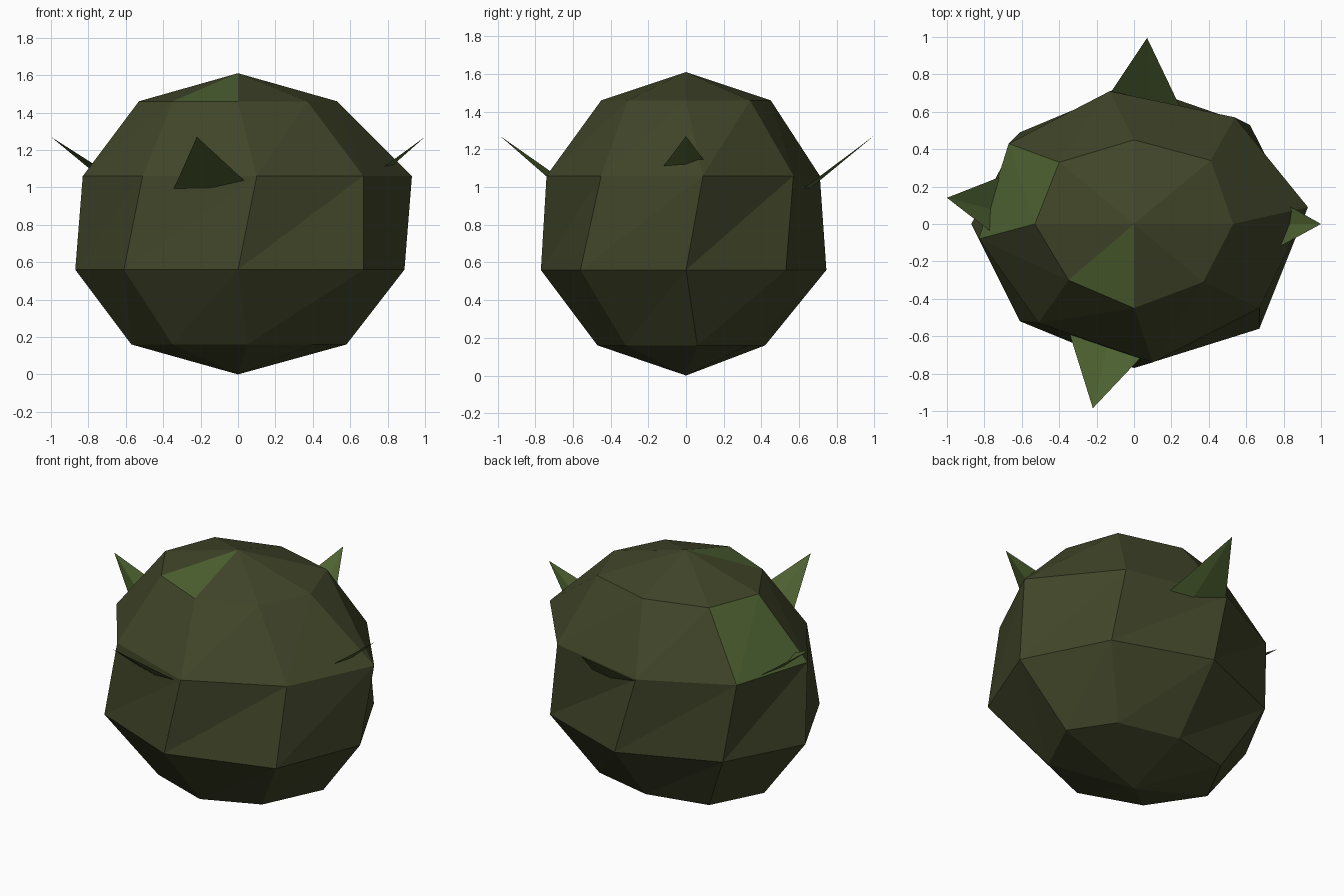
import bpy, bmesh
from mathutils import Vector

if "Cube" in bpy.data.objects:
    bpy.data.objects.remove(bpy.data.objects["Cube"])


def material(name, rgb):
    m = bpy.data.materials.new(name)
    m.diffuse_color = (*rgb, 1.0)
    m.use_nodes = True
    m.node_tree.nodes["Principled BSDF"].inputs["Base Color"].default_value = m.diffuse_color
    return m


olive = material("dark olive", (0.052, 0.060, 0.022))
green = material("leaf green", (0.076, 0.122, 0.031))


def finish(bm, name, mats):
    mesh = bpy.data.meshes.new(name)
    bm.to_mesh(mesh)
    bm.free()
    for m in mats:
        mesh.materials.append(m)
    ob = bpy.data.objects.new(name, mesh)
    bpy.context.collection.objects.link(ob)
    return ob


# Bush body: uneven eight-sided rings between two poles
RINGS = [
    (0.16, [(.58, .06), (.40, .33), (0, .42), (-.40, .33),
            (-.57, 0), (-.35, -.33), (.05, -.47), (.40, -.32)]),
    (0.56, [(.89, 0), (.62, .53), (0, .745), (-.61, .49),
            (-.87, 0), (-.61, -.52), (0, -.77), (.67, -.56)]),
    (1.06, [(.93, .09), (.54, .57), (-.13, .71), (-.67, .43),
            (-.83, -.08), (-.51, -.53), (.10, -.74), (.67, -.45)]),
    (1.46, [(.53, 0), (.41, .34), (0, .45), (-.40, .33),
            (-.53, 0), (-.35, -.30), (0, -.45), (.37, -.31)]),
]
bm = bmesh.new()
rings = [[bm.verts.new((x, y, z)) for x, y in pts] for z, pts in RINGS]
bottom = bm.verts.new((0, 0, 0))
top = bm.verts.new((0, 0, 1.61))
for i in range(8):
    j = (i + 1) % 8
    bm.faces.new((bottom, rings[0][j], rings[0][i]))
    cap = bm.faces.new((rings[3][i], rings[3][j], top))
    cap.material_index = int(i == 5)          # light patch on the crown
    for k in range(3):
        lo, hi = rings[k], rings[k + 1]
        for tri in ((lo[i], lo[j], hi[j]), (lo[i], hi[j], hi[i])):
            f = bm.faces.new(tri)
            f.material_index = int(k == 2 and i == 3)   # light patch on the left
finish(bm, "bush_body", [olive, green])


# Leaves: two triangles folded along the middle, pushed slightly into the body
def leaf(name, tip, left, mid, right):
    bm = bmesh.new()
    t = Vector(tip)
    tv = bm.verts.new(t)
    a, m, b = [bm.verts.new(t + (Vector(p) - t) * 1.1) for p in (left, mid, right)]
    bm.faces.new((tv, a, m))
    bm.faces.new((tv, m, b))
    up = [f for f in bm.faces if f.normal.z < 0]
    bm.normal_update()
    for f in bm.faces:
        if f.normal.z < 0:
            f.normal_flip()
    finish(bm, name, [green])


leaf("front_leaf", (-.22, -.985, 1.27), (-.34, -.60, 1.0), (-.14, -.65, .99), (.04, -.71, 1.03))
leaf("back_leaf", (.07, .995, 1.27), (.23, .66, 1.02), (.09, .68, 1.01), (-.12, .71, 1.05))
leaf("left_leaf", (-1, .14, 1.27), (-.72, .25, 1.07), (-.77, .08, 1.08), (-.78, -.03, 1.13))
leaf("right_leaf", (1, 0, 1.27), (.78, -.12, 1.11), (.83, 0, 1.12), (.84, .09, 1.15))
